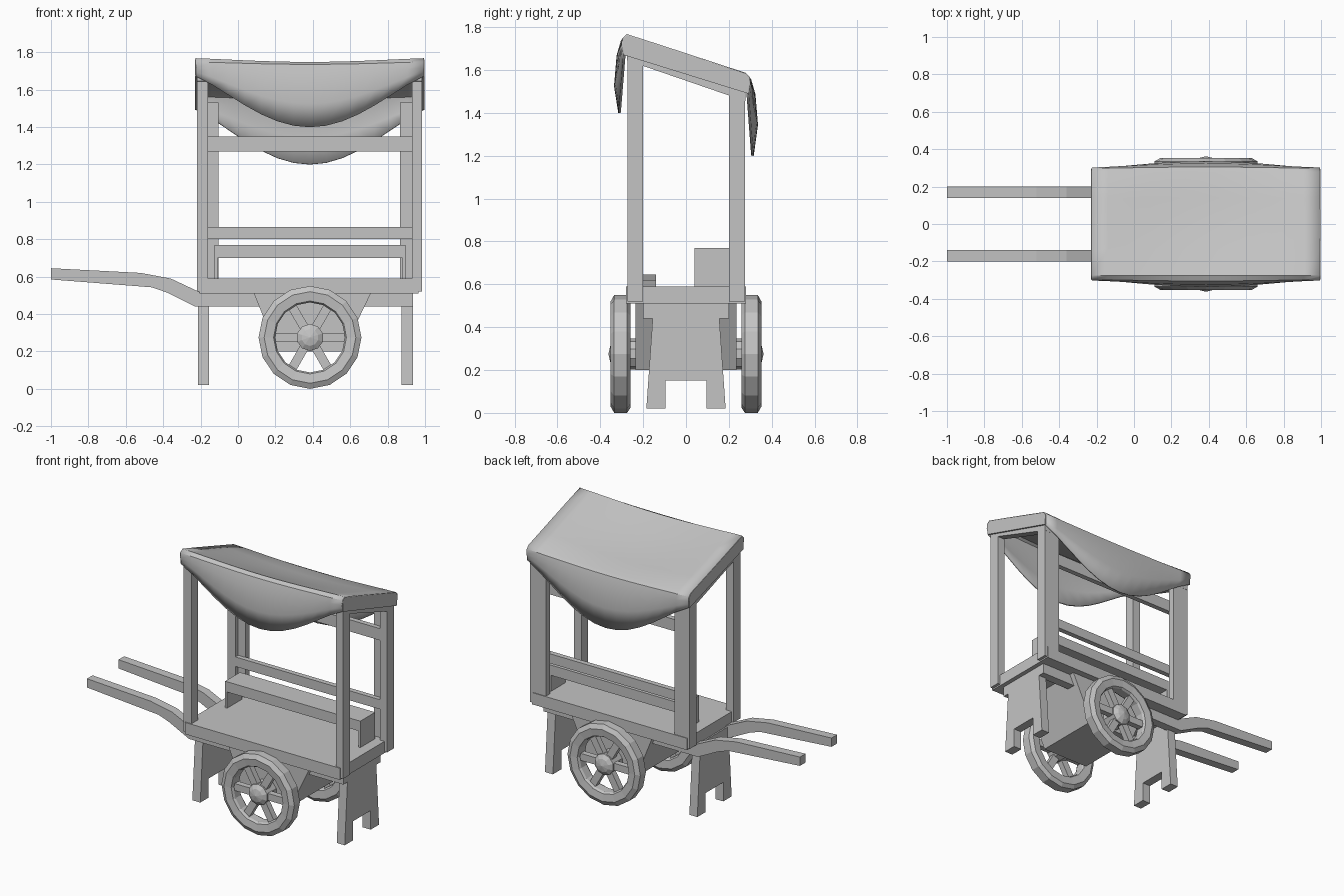
import bpy, bmesh, math

if "Cube" in bpy.data.objects:
    bpy.data.objects.remove(bpy.data.objects["Cube"])

grey = bpy.data.materials.new("plain grey")
grey.diffuse_color = (0.55, 0.55, 0.55, 1)
grey.use_nodes = True
grey.node_tree.nodes["Principled BSDF"].inputs["Base Color"].default_value = grey.diffuse_color
CX = 0.385            # middle of the cart body


def finish(name, bm):
    bmesh.ops.recalc_face_normals(bm, faces=bm.faces)
    me = bpy.data.meshes.new(name)
    bm.to_mesh(me)
    bm.free()
    me.materials.append(grey)
    ob = bpy.data.objects.new(name, me)
    bpy.context.collection.objects.link(ob)
    return ob


def prism(name, pts, axis, a, b):
    """Extrude a 2D profile along axis ('x': pts are y,z; 'y': pts are x,z)."""
    bm = bmesh.new()
    if axis == 'x':
        vs = [bm.verts.new((a, p, q)) for p, q in pts]
        step = (b - a, 0, 0)
    else:
        vs = [bm.verts.new((p, a, q)) for p, q in pts]
        step = (0, b - a, 0)
    f = bm.faces.new(vs)
    r = bmesh.ops.extrude_face_region(bm, geom=[f], use_keep_orig=True)
    bmesh.ops.translate(bm, vec=step,
                        verts=[g for g in r['geom'] if isinstance(g, bmesh.types.BMVert)])
    return finish(name, bm)


def box(name, x0, x1, y0, y1, z0, z1):
    return prism(name, [(x0, z0), (x1, z0), (x1, z1), (x0, z1)], 'y', y0, y1)


def lathe(name, prof, n, side, closed):
    """Spin (radius, y) points round the wheel axis."""
    bm = bmesh.new()
    rings = []
    for r, y in prof:
        if r == 0:
            rings.append([bm.verts.new((CX, side * y, 0.275))] * n)
        else:
            rings.append([bm.verts.new((CX + r * math.sin(2 * math.pi * i / n), side * y,
                                        0.275 - r * math.cos(2 * math.pi * i / n)))
                          for i in range(n)])
    m = len(rings)
    for j in range(m if closed else m - 1):
        A, B = rings[j], rings[(j + 1) % m]
        for i in range(n):
            k = (i + 1) % n
            bm.faces.new(list(dict.fromkeys([A[i], A[k], B[k], B[i]])))
    return finish(name, bm)


# platform and the trough hanging under it
box("platform", -0.205, 0.965, -0.28, 0.28, 0.51, 0.59)
prism("under_trough", [(0.085, 0.51), (0.71, 0.51), (0.56, 0.2), (0.21, 0.2)], 'y', -0.235, 0.235)

# shaft beams running into the bent handles
shaft = [(-1, 0.585), (-0.46, 0.543), (-0.38, 0.515), (-0.23, 0.44), (0.935, 0.44),
         (0.935, 0.515), (-0.2, 0.515), (-0.36, 0.59), (-0.52, 0.62), (-1, 0.645)]
for s in (-1, 1):
    prism("handle_shaft", shaft, 'y', s * 0.14, s * 0.2)

# notched leg boards at both ends
leg = [(-0.185, 0.02), (-0.095, 0.02), (-0.095, 0.15), (0.095, 0.15), (0.095, 0.02),
       (0.185, 0.02), (0.155, 0.45), (0.155, 0.51), (-0.155, 0.51), (-0.155, 0.45)]
for x in (-0.215, 0.875):
    prism("leg_board", leg, 'x', x, x + 0.06)

# wheels: bevelled rim, pointed hub, six spokes
for s in (-1, 1):
    lathe("wheel_rim", [(0.275, 0.275), (0.275, 0.335), (0.245, 0.352), (0.195, 0.345),
                        (0.187, 0.33), (0.187, 0.275), (0.195, 0.262), (0.25, 0.258)], 16, s, True)
    lathe("wheel_hub", [(0, 0.23), (0.072, 0.23), (0.072, 0.335), (0.045, 0.352), (0, 0.362)],
          10, s, False)
    for k in range(6):
        a = k * math.pi / 3
        c, d = math.cos(a), math.sin(a)
        pts = [(CX + r * c - t * d, 0.275 + r * d + t * c)
               for r, t in ((0.04, -0.024), (0.2, -0.024), (0.2, 0.024), (0.04, 0.024))]
        prism("wheel_spoke", pts, 'y', s * 0.285, s * 0.325)

# end frames: posts with a sloping top beam
for x0, x1 in ((-0.22, -0.16), (0.93, 0.985)):
    box("front_post", x0, x1, -0.273, -0.2, 0.52, 1.68)
    box("back_post", x0, x1, 0.2, 0.275, 0.52, 1.53)
    prism("roof_beam", [(-0.275, 1.645), (0.277, 1.455), (0.277, 1.55), (-0.275, 1.735)],
          'x', x0, x1)
for x0, x1 in ((-0.162, -0.105), (0.865, 0.932)):
    box("inner_back_post", x0, x1, 0.23, 0.275, 0.59, 1.53)

# back rails
for z0, z1 in ((1.27, 1.35), (0.80, 0.865)):
    box("back_rail", -0.16, 0.93, 0.2, 0.235, z0, z1)

# shelf standing on the platform
box("shelf_top", -0.125, 0.895, 0.04, 0.2, 0.7, 0.77)
for x in (-0.125, 0.88):
    box("shelf_end", x, x + 0.015, 0.04, 0.2, 0.59, 0.7)

# cloth canopy: sloping top with a sagging drape at front and back
bm = bmesh.new()
N = 14
rows = []
for i in range(N + 1):
    u = i / N
    w = math.sin(math.pi * u) ** 1.2
    x = -0.222 + 1.212 * u
    out = (2 * u - 1) * 0.006

    def drape(s, top):
        return [(s * (0.288 + 0.022 * w), top - 0.075 - 0.27 * w),
                (s * (0.29 + 0.04 * w), top - 0.05 - 0.17 * w),
                (s * (0.296 + 0.022 * w), top - 0.028 - 0.05 * w),
                (s * (0.292 + 0.008 * w), top - 0.014 * w)]
    top = [(-0.275 + 0.0 * w, 1.762 - 0.02 * w)]
    for t in (0.25, 0.5, 0.75):
        sag = 0.02 * w * (1 + math.sin(math.pi * t))
        top.append((-0.275 + 0.55 * t, 1.762 - 0.18 * t - sag))
    top.append((0.275, 1.582 - 0.02 * w))
    prof = drape(-1, 1.745) + top + drape(1, 1.565)[::-1]
    # back drape hangs slightly lower
    y, z = prof[-1]
    prof[-1] = (y, z - 0.02 * w)
    rows.append([bm.verts.new((x + out * math.sin(math.pi * j / (len(prof) - 1)), y, z))
                 for j, (y, z) in enumerate(prof)])
for A, B in zip(rows, rows[1:]):
    for j in range(len(A) - 1):
        bm.faces.new((A[j], B[j], B[j + 1], A[j + 1]))
canopy = finish("canopy_cloth", bm)
sol = canopy.modifiers.new("thickness", 'SOLIDIFY')
sol.thickness = 0.012
sol.offset = 0

# cloth flaps folded over both roof ends
for x0, x1 in ((-0.23, -0.216), (0.982, 0.997)):
    prism("canopy_end_flap", [(-0.29, 1.67), (0.29, 1.49), (0.295, 1.56), (0.275, 1.585),
                              (-0.275, 1.762), (-0.296, 1.745)], 'x', x0, x1)

bpy.ops.object.select_all(action='DESELECT')
canopy.select_set(True)
bpy.context.view_layer.objects.active = canopy
bpy.ops.object.shade_smooth_by_angle(angle=math.radians(30))
